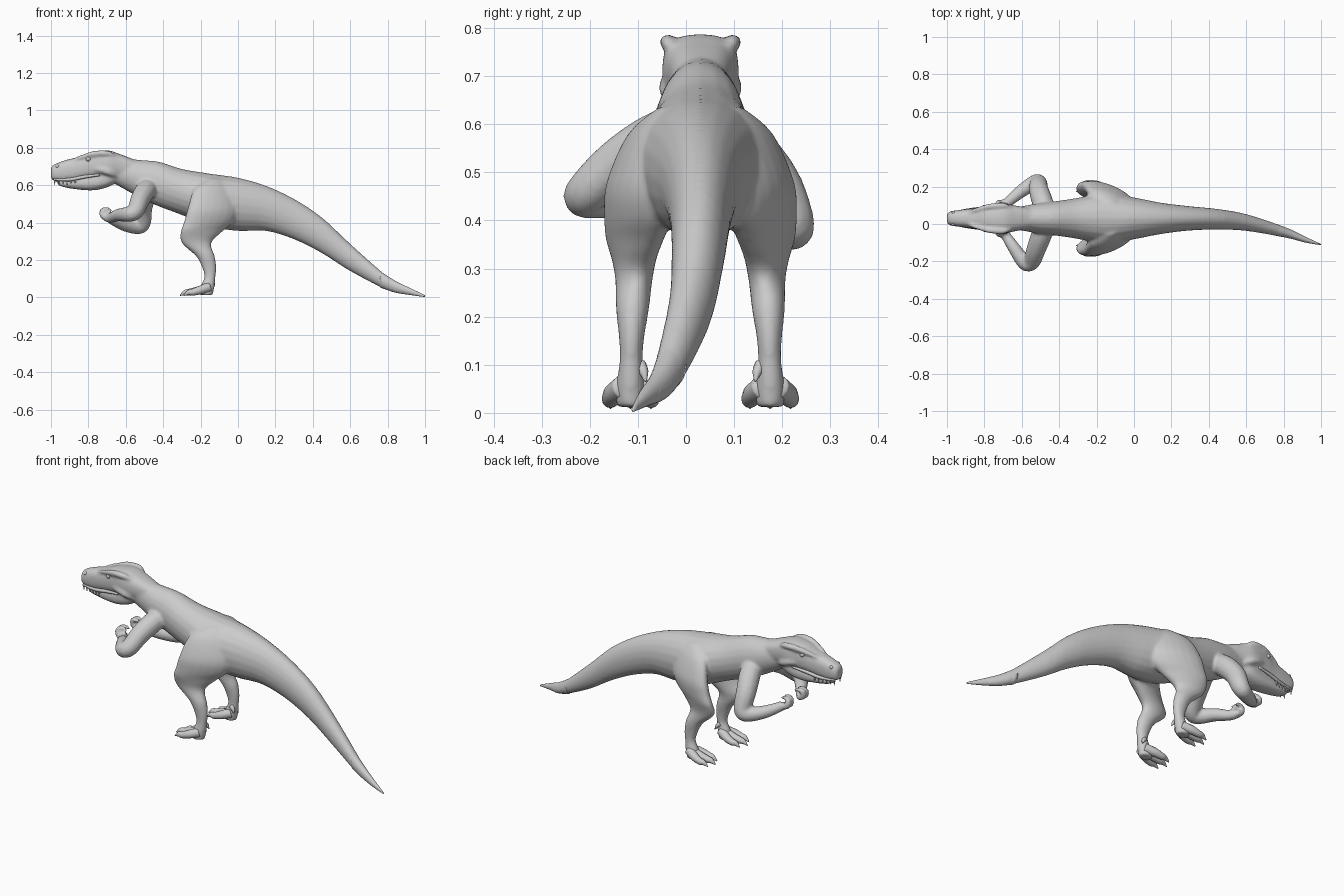
import bpy, bmesh, math
from mathutils import Vector

MID = 0.03      # y of the animal's plane of symmetry
SIDES = 20
Y_AXIS = Vector((0, 1, 0))

cube = bpy.data.objects.get("Cube")
if cube:
    bpy.data.objects.remove(cube, do_unlink=True)

skin = bpy.data.materials.new("grey_skin")
skin.use_nodes = True
grey = (0.6, 0.6, 0.6, 1)
skin.diffuse_color = grey
skin.node_tree.nodes["Principled BSDF"].inputs["Base Color"].default_value = grey


def smooth_rows(rows, steps=4):
    """Catmull-Rom interpolation through rows of numbers."""
    rows = [Vector(r) for r in rows]
    out = []
    for i in range(len(rows) - 1):
        b, c = rows[i], rows[i + 1]
        a = rows[i - 1] if i else b
        d = rows[i + 2] if i + 2 < len(rows) else c
        for k in range(steps):
            t = k / steps
            out.append(b + (c - a) * (t / 2)
                       + (a * 2 - b * 5 + c * 4 - d) * (t * t / 2)
                       + (b * 3 - a - c * 3 + d) * (t ** 3 / 2))
    return out + [rows[-1]]


def loft(name, rings, power=1.0, sides=SIDES):
    """Skin a row of (centre, u, v) superellipse rings and cap the ends."""
    bm = bmesh.new()
    loops = []
    for centre, u, v in rings:
        loop = []
        for k in range(sides):
            a = math.tau * k / sides
            c, s = math.cos(a), math.sin(a)
            c = math.copysign(abs(c) ** power, c)
            s = math.copysign(abs(s) ** power, s)
            loop.append(bm.verts.new(centre + u * c + v * s))
        loops.append(loop)
    for a, b in zip(loops, loops[1:]):
        for k in range(sides):
            n = (k + 1) % sides
            bm.faces.new((a[k], a[n], b[n], b[k]))
    bm.faces.new(loops[0])
    bm.faces.new(loops[-1])
    bmesh.ops.recalc_face_normals(bm, faces=bm.faces)
    mesh = bpy.data.meshes.new(name)
    bm.to_mesh(mesh)
    bm.free()
    obj = bpy.data.objects.new(name, mesh)
    bpy.context.collection.objects.link(obj)
    mesh.materials.append(skin)
    mesh.shade_smooth()
    return obj


def trunk(name, rows, power=1.0):
    """Loft along x from rows of x, y, top, bottom, half width."""
    return loft(name, [(Vector((x, y, (top + low) / 2)), Vector((0, w, 0)),
                        Vector((0, 0, (top - low) / 2)))
                       for x, y, top, low, w in smooth_rows(rows)], power)


def leg(name, rows, side):
    """Loft along z from rows of z, front x, back x, y offset, half width;
    the thigh is turned so that the knee points outward."""
    rings = []
    for z, f, b, y, w in smooth_rows(rows):
        splay = .33 * min(1, max(0, (z - .24) / .12))
        u = Vector((1, -side * splay, 0)) * ((b - f) / 2)
        rings.append((Vector(((f + b) / 2, MID + side * y, z)), u,
                      Vector((0, w, 0))))
    return loft(name, rings)


def tube(name, rows, side=1, sides=12):
    """Round limb from rows of x, y offset, z, radius."""
    rows = smooth_rows(rows)
    pts = [Vector((r[0], MID + side * r[1], r[2])) for r in rows]
    rings = []
    for i, p in enumerate(pts):
        t = (pts[min(i + 1, len(pts) - 1)] - pts[max(i - 1, 0)]).normalized()
        u = (Y_AXIS - t * t.y).normalized()
        rings.append((p, u * rows[i][3], t.cross(u) * rows[i][3]))
    return loft(name, rings, sides=sides)


def ball(name, x, y, z, radius, side):
    tube(name, [(x - radius, y, z, .001), (x - radius * .7, y, z, radius * .7),
                (x, y, z, radius), (x + radius * .7, y, z, radius * .7),
                (x + radius, y, z, .001)], side)


# Torso and tail, the tail swinging to one side
body = trunk("body", [
    (-.72, MID, .755, .64, .055), (-.62, MID, .745, .585, .062),
    (-.52, MID, .735, .53, .08), (-.42, MID, .725, .485, .092),
    (-.3, MID, .687, .44, .11), (-.15, MID, .662, .38, .138),
    (0, MID, .64, .355, .112), (.15, MID, .597, .355, .083),
    (.3, MID, .527, .31, .065), (.45, .025, .427, .235, .055),
    (.6, .008, .287, .14, .045), (.8, -.042, .112, .037, .029),
    (.9, -.076, .058, .015, .018)])
trunk("tail_tip", [
    (.76, -.031, .141, .053, .032), (.84, -.055, .089, .026, .024),
    (.92, -.085, .05, .013, .015), (1, -.11, .012, .002, .003)])

# Skull and lower jaw
flesh = [
    trunk("skull", [
        (-1, MID, .69, .64, .02), (-.985, MID, .71, .624, .037),
        (-.92, MID, .735, .618, .047), (-.85, MID, .752, .628, .056),
        (-.79, MID, .777, .635, .068), (-.7, MID, .787, .64, .08),
        (-.63, MID, .766, .64, .068), (-.55, MID, .735, .62, .055)], .75),
    trunk("lower_jaw", [
        (-.965, MID, .615, .603, .012), (-.94, MID, .625, .592, .032),
        (-.88, MID, .64, .58, .042), (-.78, MID, .66, .572, .054),
        (-.7, MID, .68, .588, .06), (-.64, MID, .69, .62, .045)], .8)]

# Arms, held at different heights
flesh += [
    tube("near_arm", [
        (-.47, .02, .6, .05), (-.495, .09, .57, .056), (-.525, .17, .52, .052),
        (-.548, .232, .462, .046), (-.585, .235, .445, .042),
        (-.64, .16, .44, .034), (-.68, .1, .425, .028),
        (-.7, .075, .43, .027)], -1),
    tube("far_arm", [
        (-.47, .02, .6, .05), (-.49, .09, .555, .057), (-.51, .155, .48, .053),
        (-.512, .19, .4, .047), (-.54, .187, .378, .041),
        (-.61, .14, .39, .035), (-.67, .09, .415, .028), (-.69, .075, .43, .026)])]

for side, tag in ((1, "far"), (-1, "near")):
    # Face details
    flesh += [
        tube(tag + "_brow", [
            (-.88, .036, .738, .008), (-.83, .05, .752, .012),
            (-.77, .064, .768, .016), (-.7, .068, .77, .016),
            (-.66, .058, .758, .008)], side),
        tube(tag + "_cheek", [
            (-.8, .05, .69, .008), (-.74, .064, .685, .018),
            (-.69, .066, .67, .02), (-.65, .05, .65, .012)], side)]
    tube(tag + "_lip", [(-.985, .028, .63, .005), (-.9, .042, .63, .009),
                        (-.82, .053, .645, .009), (-.74, .062, .655, .006)], side)
    ball(tag + "_eye", -.8, .058, .74, .014, side)
    ball(tag + "_nostril", -.965, .03, .7, .01, side)
    for k in range(6):
        x, y = -.98 + k * .022, .026 + k * .004
        tube(tag + "_tooth", [(x, y, .628, .006), (x, y, .6, .001)], side, 6)

    # Leg: thigh and shank as one tapering form
    flesh.append(leg(tag + "_leg", [
        (.635, -.16, -.08, .055, .03), (.58, -.235, -.03, .092, .048),
        (.48, -.268, 0, .122, .058), (.41, -.287, -.02, .13, .055),
        (.35, -.307, -.085, .137, .046), (.29, -.3, -.143, .138, .039),
        (.22, -.224, -.124, .141, .035), (.16, -.192, -.116, .143, .027),
        (.11, -.18, -.12, .144, .024), (.06, -.2, -.125, .145, .03),
        (.012, -.21, -.135, .145, .03)], side))

    # Three toes, each ending in a claw
    for name, spread, tip in (("inner", -.042, -.275), ("middle", 0, -.295),
                              ("outer", .042, -.275)):
        y = .145 + spread
        tube(f"{tag}_{name}_toe", [
            (-.155, .145 + spread * .3, .055, .026),
            (-.2, .145 + spread * .8, .04, .023),
            (tip + .035, y, .028, .018), (tip + .012, y, .026, .014),
            (tip - .015, y, .01, .002)], side)
    tube(tag + "_spur", [(-.15, .125, .1, .013), (-.135, .118, .085, .01),
                         (-.125, .114, .065, .002)], side, 8)

    # Curled fingers
    for k in (-1, 1):
        y = .07 + k * .013
        flesh.append(tube(tag + "_finger", [
            (-.69, y, .425, .018), (-.722, y, .435, .018),
            (-.724, y - .005, .465, .015), (-.695, y - .01, .472, .011),
            (-.675, y - .01, .46, .006)], side, 8))

# Merge the fleshy parts into one continuous skin
parts = [body] + flesh
with bpy.context.temp_override(active_object=body, object=body,
                               selected_objects=parts,
                               selected_editable_objects=parts):
    bpy.ops.object.join()
remesh = body.modifiers.new("one_skin", 'REMESH')
remesh.mode = 'VOXEL'
remesh.voxel_size = .0075
remesh.use_smooth_shade = True
relax = body.modifiers.new("soft_joints", 'SMOOTH')
relax.factor = .5
relax.iterations = 8
